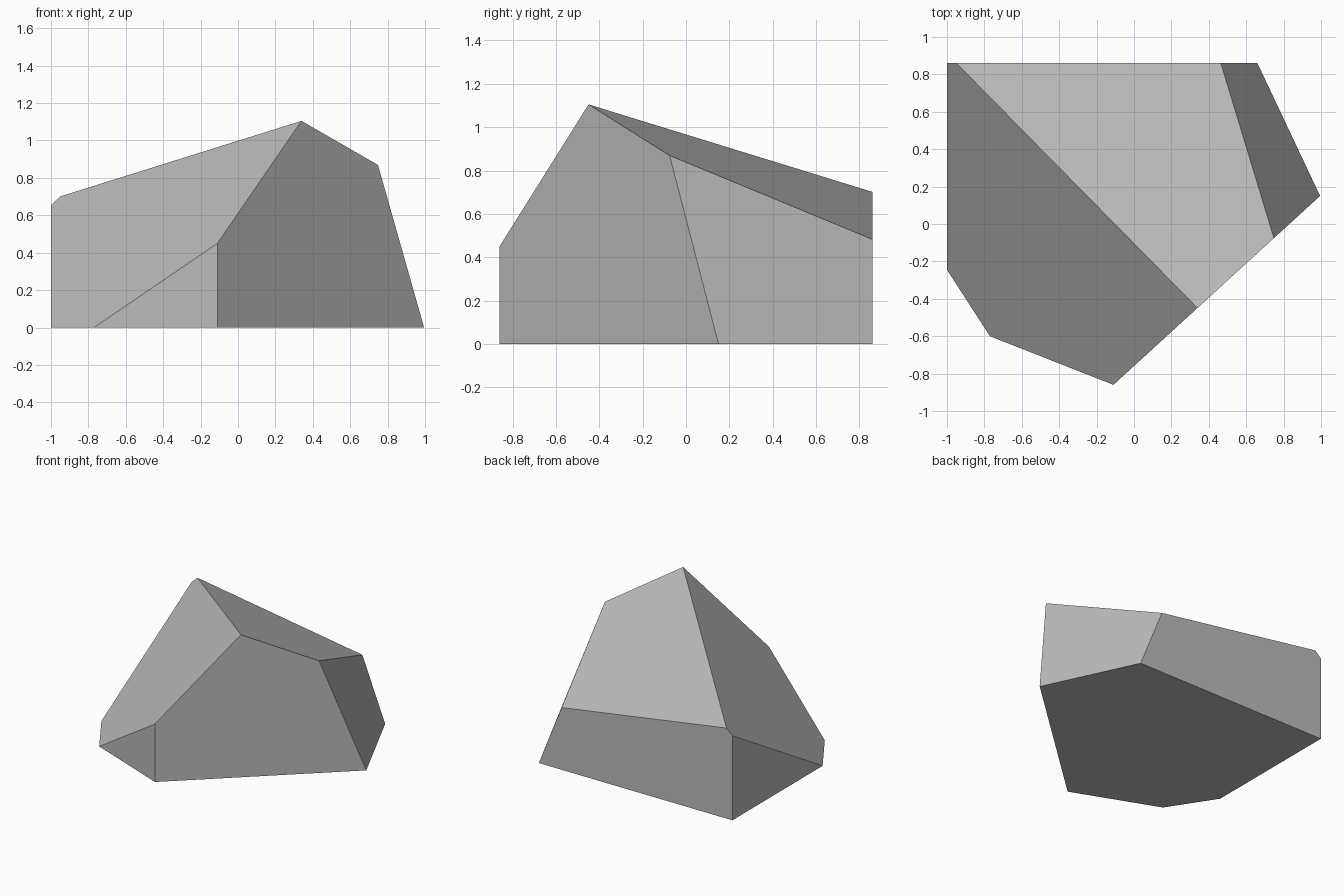
import bpy
import bmesh
from mathutils import Vector

cube = bpy.data.objects.get("Cube")
if cube:
    bpy.data.objects.remove(cube, do_unlink=True)

# Stone colour
stone = bpy.data.materials.new("stone grey")
stone.use_nodes = True
colour = (0.5, 0.5, 0.5, 1)
stone.diffuse_color = colour
stone.node_tree.nodes["Principled BSDF"].inputs["Base Color"].default_value = colour

# Corner points that the cuts pass through
peak = Vector((0.34, -0.45, 1.105))
shoulder = Vector((0.75, -0.08, 0.87))
front_foot = Vector((-0.11, -0.86, 0))
left_foot = Vector((0.995, 0.15, 0))
right_foot = Vector((-0.77, -0.60, 0))
back_foot = Vector((0.66, 0.86, 0))
back_ridge = Vector((-0.94, 0.86, 0.70))
back_left = Vector((0.46, 0.86, 0.483))
back_right = Vector((-1, 0.86, 0.655))
up = Vector((0, 0, 1))

cuts = [
    (front_foot, left_foot, front_foot + up),    # upright front face
    (right_foot, front_foot, front_foot + up),   # small front corner
    (right_foot, back_right, peak),              # long right slope
    (back_ridge, back_left, peak),               # top slope
    (back_foot, left_foot, shoulder),            # left slope
]

# Block to carve the boulder from
bm = bmesh.new()
bmesh.ops.create_cube(bm, size=1)
for v in bm.verts:
    v.co = Vector((v.co.x * 2, v.co.y * 1.72, (v.co.z + 0.5) * 1.4))

# Slice away everything outside each cut and cap the opening
core = Vector((0, 0, 0.2))
for a, b, c in cuts:
    normal = (b - a).cross(c - a).normalized()
    if normal.dot(core - a) > 0:
        normal.negate()
    geom = bm.verts[:] + bm.edges[:] + bm.faces[:]
    bmesh.ops.bisect_plane(bm, geom=geom, dist=0.0001, plane_co=a,
                           plane_no=normal, clear_outer=True)
    rim = [e for e in bm.edges if e.is_boundary]
    bmesh.ops.holes_fill(bm, edges=rim, sides=0)

bmesh.ops.remove_doubles(bm, verts=bm.verts[:], dist=0.005)
bmesh.ops.recalc_face_normals(bm, faces=bm.faces[:])

mesh = bpy.data.meshes.new("boulder")
bm.to_mesh(mesh)
bm.free()
mesh.materials.append(stone)
boulder = bpy.data.objects.new("boulder", mesh)
bpy.context.collection.objects.link(boulder)
